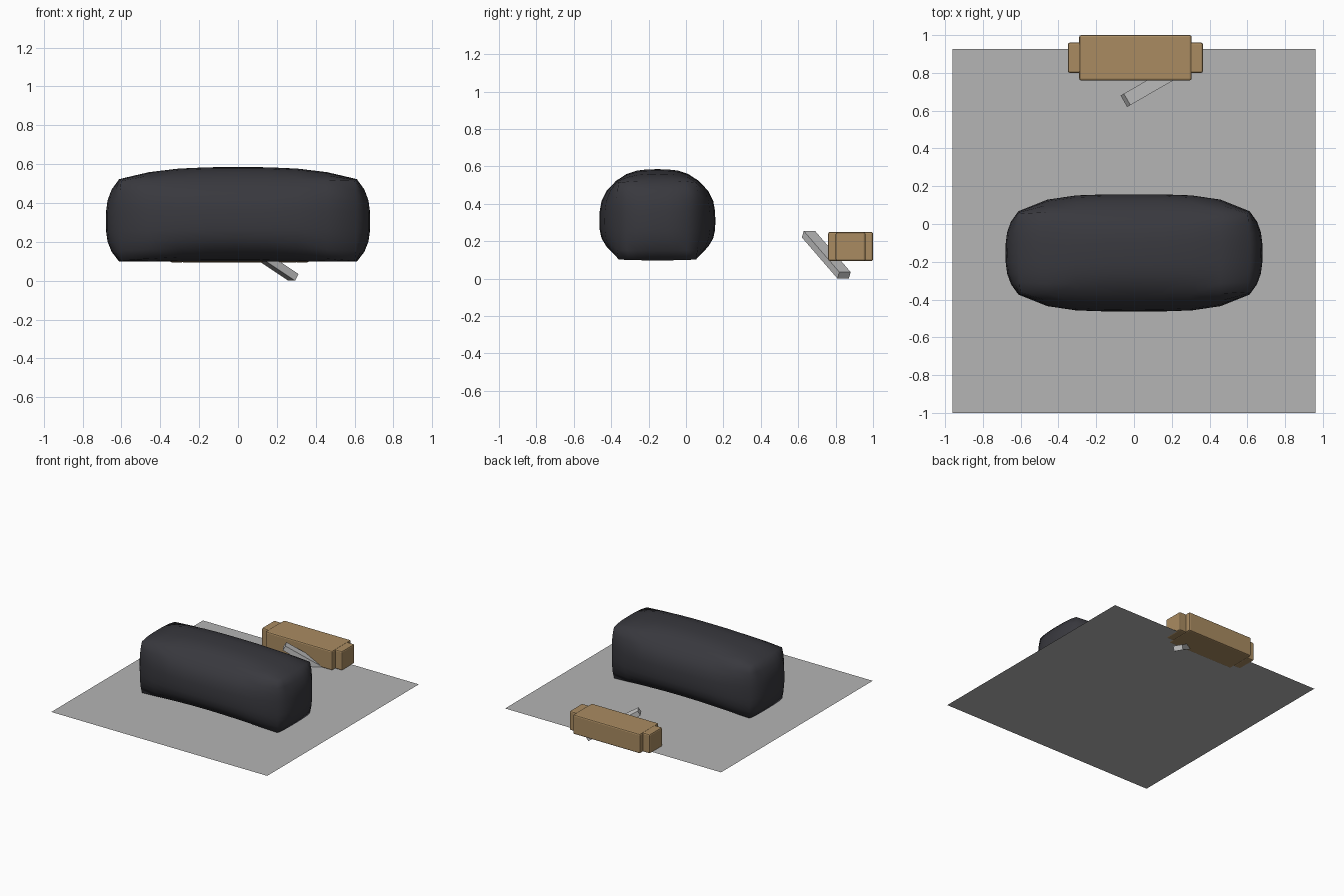
import bpy, bmesh
from math import radians
from mathutils import Vector

default = bpy.data.objects.get("Cube")
if default:
    bpy.data.objects.remove(default, do_unlink=True)


def material(name, rgb):
    mat = bpy.data.materials.new(name)
    mat.use_nodes = True
    mat.diffuse_color = (*rgb, 1)
    bsdf = mat.node_tree.nodes["Principled BSDF"]
    bsdf.inputs["Base Color"].default_value = (*rgb, 1)
    bsdf.inputs["Roughness"].default_value = 0.8
    return mat


charcoal = material("charcoal", (0.04, 0.04, 0.048))
tan = material("tan", (0.40, 0.26, 0.12))
grey = material("grey", (0.46, 0.46, 0.46))
light_grey = material("light grey", (0.56, 0.56, 0.56))


def add_object(name, bm, mat):
    mesh = bpy.data.meshes.new(name)
    bmesh.ops.recalc_face_normals(bm, faces=bm.faces)
    bm.to_mesh(mesh)
    bm.free()
    mesh.materials.append(mat)
    obj = bpy.data.objects.new(name, mesh)
    bpy.context.collection.objects.link(obj)
    return obj


def box(name, low, high, mat, bevel=0):
    bm = bmesh.new()
    bmesh.ops.create_cube(bm, size=1)
    low, high = Vector(low), Vector(high)
    bmesh.ops.scale(bm, vec=high - low, verts=bm.verts)
    bmesh.ops.translate(bm, vec=(low + high) / 2, verts=bm.verts)
    obj = add_object(name, bm, mat)
    if bevel:
        mod = obj.modifiers.new("soft edges", "BEVEL")
        mod.width, mod.segments = bevel, 2
    return obj


def bulge(t, power):
    return 1 - 0.85 * abs(t) ** power


# Floor sheet
bm = bmesh.new()
bmesh.ops.create_grid(bm, x_segments=1, y_segments=1, size=1)
bmesh.ops.scale(bm, vec=(0.96, 0.963, 1), verts=bm.verts)
bmesh.ops.translate(bm, vec=(0, -0.037, 0.096), verts=bm.verts)
add_object("floor_sheet", bm, grey)

# Padded body: a gridded block with swollen sides and top, flat underneath
bm = bmesh.new()
bmesh.ops.create_cube(bm, size=2)
bmesh.ops.subdivide_edges(bm, edges=bm.edges[:], cuts=7, use_grid_fill=True)
for vert in bm.verts:
    u, v, w = vert.co
    x = u * (0.60 + 0.08 * bulge(v, 3) * bulge(w, 3))
    y = v * (0.205 + 0.105 * bulge(u, 4) * bulge(w, 3))
    z = 0.305 + 0.207 * w
    if w > 0:
        z += 0.073 * w * bulge(u, 3) * bulge(v, 3)
    else:
        z -= 0.03 * w * bulge(u, 2) * v ** 4
    vert.co = (x, y - 0.153, z)
body = add_object("padded_body", bm, charcoal)
for face in body.data.polygons:
    face.use_smooth = True

# Rear block with a narrower cap on each end
box("rear_block", (-0.29, 0.76, 0.094), (0.305, 1.0, 0.25), tan, 0.01)
for side, inner, outer in (("right", -0.28, -0.35), ("left", 0.295, 0.365)):
    box(side + "_end_cap", (min(inner, outer), 0.80, 0.094),
        (max(inner, outer), 0.96, 0.248), tan, 0.01)

# Tilted bar crossing the floor sheet
bar = box("tilted_bar", (-0.22, -0.035, -0.02), (0.22, 0.035, 0.02), light_grey)
bar.location = (0.12, 0.75, 0.1275)
bar.rotation_euler = (0, radians(30), radians(30))
